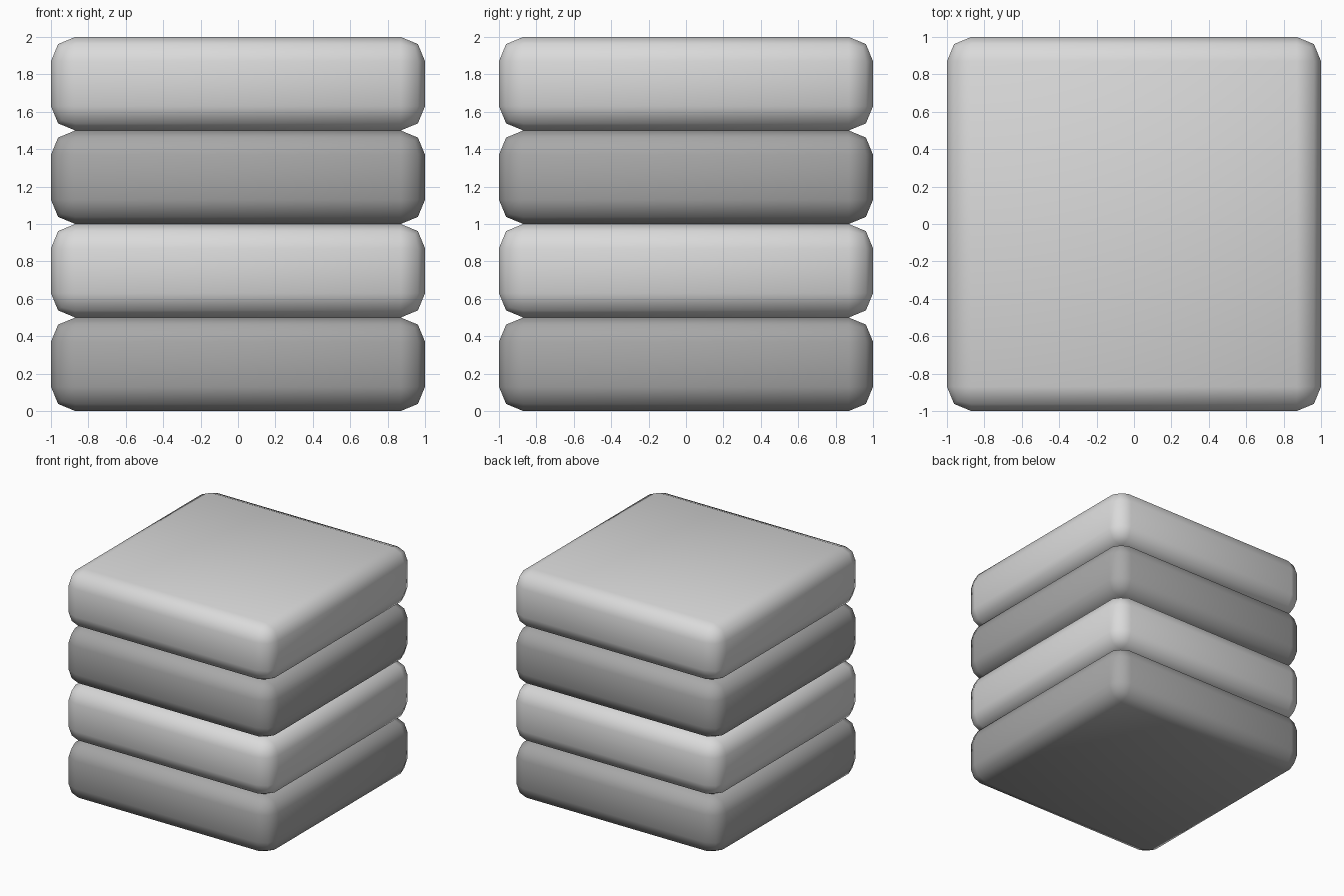
import bpy

if "Cube" in bpy.data.objects:
    bpy.data.objects.remove(bpy.data.objects["Cube"])

def material(name, value):
    m = bpy.data.materials.new(name)
    m.diffuse_color = (value, value, value, 1)
    m.use_nodes = True
    m.node_tree.nodes["Principled BSDF"].inputs["Base Color"].default_value = m.diffuse_color
    return m

light = material("light grey", 0.7)
dark = material("dark grey", 0.39)

# Four stacked cushion-like slabs, alternating dark and light
HEIGHT = 0.5
for i in range(4):
    bpy.ops.mesh.primitive_cube_add(size=1, location=(0, 0, HEIGHT * (i + 0.5)))
    slab = bpy.context.object
    slab.name = f"slab_{i + 1}"
    slab.scale = (2, 2, HEIGHT)
    bpy.ops.object.transform_apply(location=False, rotation=False, scale=True)
    slab.data.materials.append(light if i % 2 else dark)
    # Rounded edges in two segments
    bevel = slab.modifiers.new("rounded_edges", 'BEVEL')
    bevel.width = 0.13
    bevel.segments = 2
    bpy.ops.object.shade_smooth()
